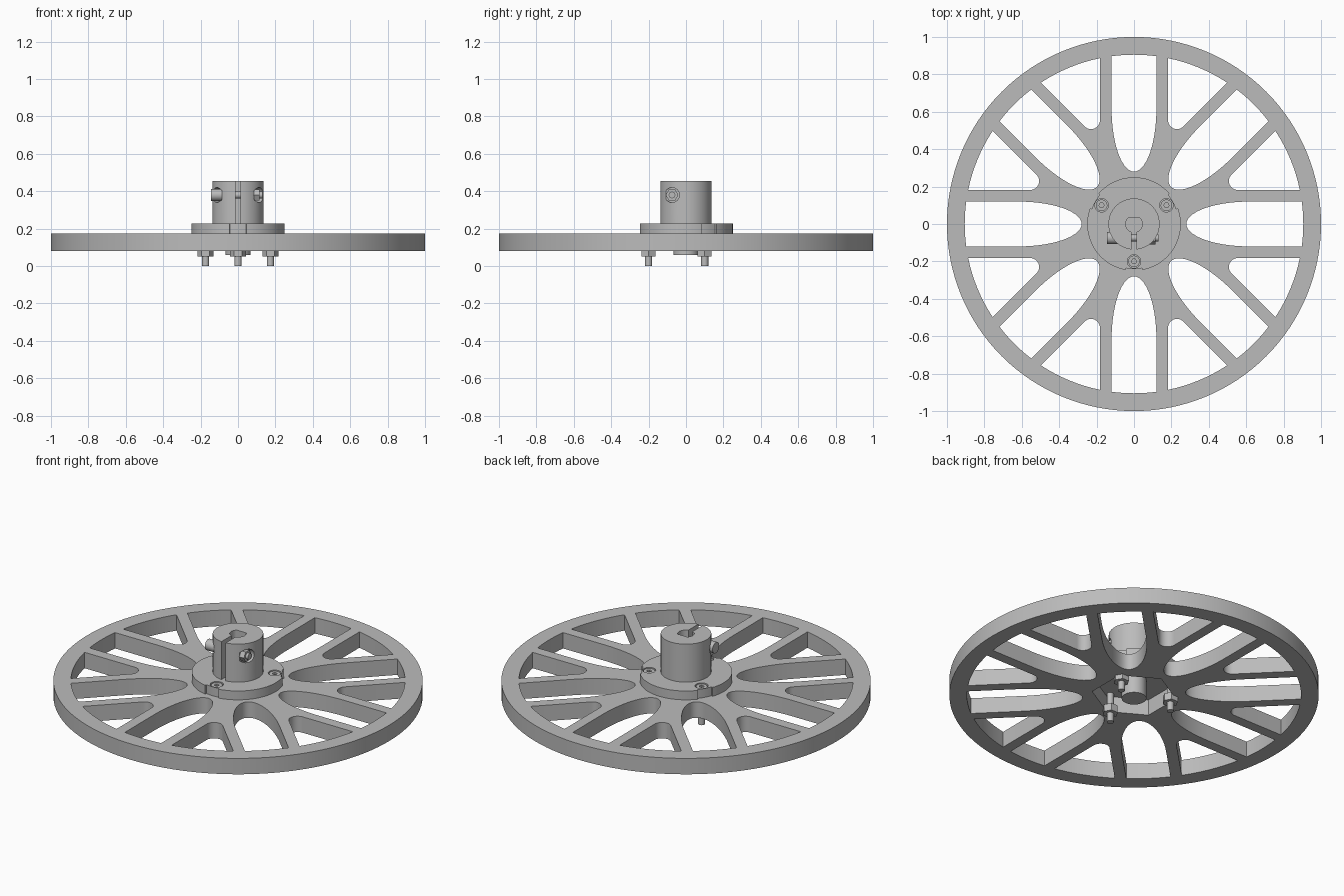
import bpy, bmesh
from math import sin, cos, pi, radians, sqrt, asin
from mathutils import Matrix, Vector

cube = bpy.data.objects.get("Cube")
if cube:
    bpy.data.objects.remove(cube, do_unlink=True)

grey = bpy.data.materials.new("plain_grey")
grey.use_nodes = True
grey.diffuse_color = (0.5, 0.5, 0.5, 1)
grey.node_tree.nodes["Principled BSDF"].inputs["Base Color"].default_value = (0.5, 0.5, 0.5, 1)


def activate(ob):
    bpy.ops.object.select_all(action='DESELECT')
    ob.select_set(True)
    bpy.context.view_layer.objects.active = ob


def smooth(ob):
    activate(ob)
    bpy.ops.object.shade_smooth_by_angle(angle=radians(30))


def arc(r, a0, a1, n, cx=0, cy=0):
    return [(cx + r * cos(a0 + (a1 - a0) * i / n), cy + r * sin(a0 + (a1 - a0) * i / n))
            for i in range(n + 1)]


def circle(r, n, cx=0, cy=0, start=0):
    return arc(r, start, start + 2 * pi, n, cx, cy)[:-1]


def turned(points, a):
    return [(x * cos(a) - y * sin(a), x * sin(a) + y * cos(a)) for x, y in points]


def plate(name, loops, z0, z1):
    """Filled flat outline with holes, extruded from z0 to z1."""
    cu = bpy.data.curves.new(name, 'CURVE')
    cu.dimensions, cu.fill_mode = '2D', 'BOTH'
    cu.extrude = (z1 - z0) / 2
    for loop in loops:
        sp = cu.splines.new('POLY')
        sp.points.add(len(loop) - 1)
        for p, (x, y) in zip(sp.points, loop):
            p.co = (x, y, 0, 1)
        sp.use_cyclic_u = True
    ob = bpy.data.objects.new(name, cu)
    bpy.context.collection.objects.link(ob)
    activate(ob)
    bpy.ops.object.convert(target='MESH')
    ob = bpy.context.object
    bm = bmesh.new()
    bm.from_mesh(ob.data)
    bmesh.ops.remove_doubles(bm, verts=bm.verts, dist=1e-5)
    bmesh.ops.translate(bm, verts=bm.verts, vec=(0, 0, (z0 + z1) / 2))
    bmesh.ops.recalc_face_normals(bm, faces=bm.faces)
    bm.to_mesh(ob.data)
    bm.free()
    ob.data.materials.clear()
    ob.data.materials.append(grey)
    smooth(ob)
    return ob


def rod_x(name, r, x0, x1, y, z, n=24):
    """Cylinder lying along x."""
    bm = bmesh.new()
    m = Matrix.Translation(((x0 + x1) / 2, y, z)) @ Matrix.Rotation(pi / 2, 4, 'Y')
    bmesh.ops.create_cone(bm, cap_ends=True, segments=n, radius1=r, radius2=r,
                          depth=x1 - x0, matrix=m)
    me = bpy.data.meshes.new(name)
    bm.to_mesh(me)
    bm.free()
    me.materials.append(grey)
    ob = bpy.data.objects.new(name, me)
    bpy.context.collection.objects.link(ob)
    smooth(ob)
    return ob


# Wheel openings: round-ended slots, and wedges between neighbouring spokes
RIM, HALF, EDGE = 0.905, 0.12, 0.182
a = asin(HALF / RIM)
slot = [(HALF * cos(t), 0.62 + 0.34 * sin(t)) for t in
        [pi + pi * i / 28 for i in range(29)]]
slot += arc(RIM, pi / 2 - a, pi / 2 + a, 8)

step = pi / 8
fillet = 0.048
centre = (EDGE + fillet) / sin(step)
corner = step - asin(EDGE / RIM)
wedge = arc(fillet, pi + step, 2 * pi - step, 14, 0, centre)
wedge += arc(RIM, pi / 2 - corner, pi / 2 + corner, 8)

hexagon = circle(0.23, 6, start=pi / 2)
openings = [turned(slot, k * pi / 4) for k in range(8)]
openings += [turned(wedge, (k + 0.5) * pi / 4) for k in range(8)]
plate("spoked_wheel", [circle(1, 128), hexagon] + openings, 0.08, 0.175)

# Flange with edge notches and recesses for the bolt heads
bolt_angles = [radians(d) for d in (30, 150, 270)]
bolts = [(0.2 * cos(t), 0.2 * sin(t)) for t in bolt_angles]
rim = []
for t in bolt_angles:
    rim += arc(0.24, t - 0.18, t + 0.18, 6)
    rim += arc(0.25, t + 0.18, t + 2 * pi / 3 - 0.18, 28)
plate("flange_base", [rim], 0.175, 0.2)
plate("flange_top", [rim] + [circle(0.036, 20, x, y) for x, y in bolts], 0.2, 0.228)

# Split clamp collar with a flat-sided bore
R, BORE, GAP = 0.137, 0.045, 0.014
go, gi = asin(GAP / R), asin(GAP / BORE)
collar = arc(R, -pi / 2 + go, 1.5 * pi - go, 64)
bore = arc(BORE, 1.5 * pi - gi, -pi / 2 + gi, 32)
collar += [(x, min(y, 0.032)) for x, y in bore]
hub = plate("clamp_collar", [collar], 0.228, 0.455)

# Pockets at both ends of the clamp screw
for side in (-1, 1):
    x0, x1 = sorted((side * 0.085, side * 0.2))
    cutter = rod_x("pocket_cutter", 0.04, x0, x1, -0.075, 0.38)
    mod = hub.modifiers.new("pocket", 'BOOLEAN')
    mod.operation, mod.solver, mod.object = 'DIFFERENCE', 'EXACT', cutter
    activate(hub)
    bpy.ops.object.modifier_apply(modifier=mod.name)
    bpy.data.objects.remove(cutter, do_unlink=True)
smooth(hub)

rod_x("clamp_screw", 0.018, -0.1, 0.13, -0.075, 0.38, 16)
rod_x("clamp_screw_head", 0.032, -0.145, -0.08, -0.075, 0.38)
rod_x("clamp_nut", 0.034, 0.08, 0.115, -0.075, 0.38, 6)

# Boss under the flange
plate("lower_boss", [circle(0.067, 32)], 0.06, 0.175)

# Three bolts with recessed heads and hexagonal nuts
for i, (x, y) in enumerate(bolts, 1):
    plate(f"bolt_shank_{i}", [circle(0.019, 16, x, y)], 0, 0.2)
    socket = circle(0.014, 6, x, y)
    plate(f"bolt_head_{i}", [circle(0.031, 20, x, y), socket], 0.195, 0.224)
    plate(f"bolt_nut_{i}", [circle(0.043, 6, x, y)], 0.052, 0.095)
